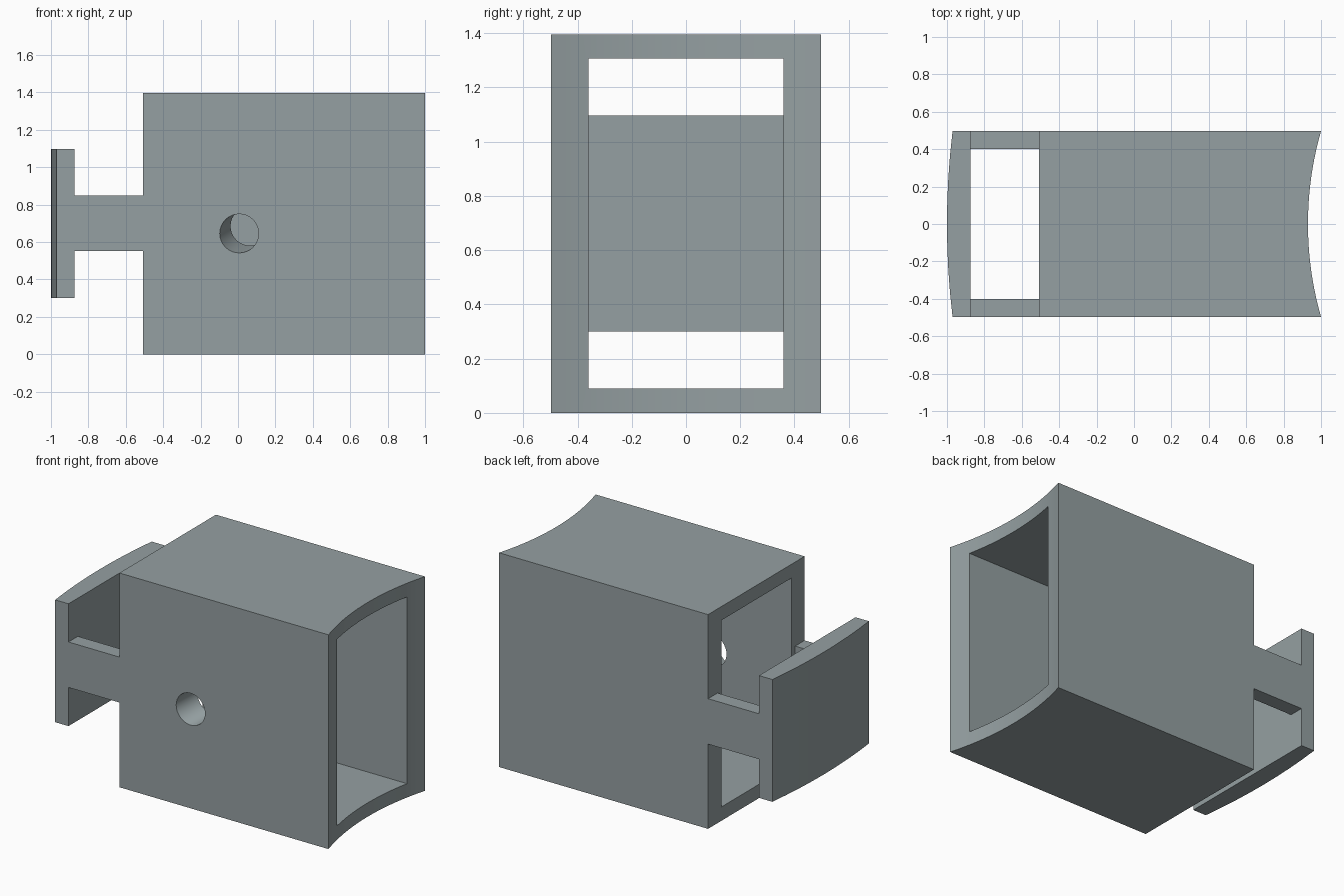
import bpy
import bmesh
import math

if "Cube" in bpy.data.objects:
    bpy.data.objects.remove(bpy.data.objects["Cube"])


def loft(name, bottom, top):
    """Closed solid between two matching rings of 3D points."""
    bm = bmesh.new()
    a = [bm.verts.new(p) for p in bottom]
    b = [bm.verts.new(p) for p in top]
    n = len(a)
    bm.faces.new(a[::-1])
    bm.faces.new(b)
    for i in range(n):
        j = (i + 1) % n
        bm.faces.new((a[i], a[j], b[j], b[i]))
    bmesh.ops.recalc_face_normals(bm, faces=bm.faces)
    mesh = bpy.data.meshes.new(name)
    bm.to_mesh(mesh)
    bm.free()
    obj = bpy.data.objects.new(name, mesh)
    bpy.context.collection.objects.link(obj)
    return obj


def slab(name, outline, z0, z1):
    return loft(name, [(x, y, z0) for x, y in outline], [(x, y, z1) for x, y in outline])


def box(name, x0, x1, y0, y1, z0, z1):
    return slab(name, [(x0, y0), (x1, y0), (x1, y1), (x0, y1)], z0, z1)


def arc(x_mid, x_end, half, steps):
    """Shallow circular arc across y, from x_end at the edges to x_mid."""
    sag = x_mid - x_end
    r = (half ** 2 + sag ** 2) / (2 * abs(sag))
    s = 1 if sag > 0 else -1
    ys = [-half + 2 * half * i / steps for i in range(steps + 1)]
    return [(x_mid - s * (r - math.sqrt(r * r - y * y)), y) for y in ys]


def cut(obj, cutter):
    cutter.hide_render = True
    mod = obj.modifiers.new("cut", 'BOOLEAN')
    mod.operation = 'DIFFERENCE'
    mod.solver = 'EXACT'
    mod.object = cutter
    bpy.context.view_layer.objects.active = obj
    bpy.ops.object.modifier_apply(modifier=mod.name)
    bpy.data.objects.remove(cutter)


# Hollow body with a concave right end
body = slab("body", [(-0.507, -0.497)] + arc(0.93, 1.0, 0.497, 20) + [(-0.507, 0.497)], 0, 1.396)
cut(body, box("cavity", -0.8, 1.3, -0.36, 0.36, 0.09, 1.306))


# Slanted round hole through the front wall only
def ring(y):
    t = (y + 0.5) / 0.14
    return [(0.005 + 0.059 * t + 0.104 * math.cos(a), y, 0.645 + 0.04 * t + 0.104 * math.sin(a))
            for a in (math.tau * i / 32 for i in range(32))]


cut(body, loft("hole_cutter", ring(-0.6), ring(-0.25)))

# Curved end plate
slab("end_plate", arc(-1.0, -0.97, 0.497, 8)[::-1] + [(-0.874, -0.497), (-0.874, 0.497)], 0.3, 1.097)

# Side arms joining plate and body
for side, y0 in (("front", -0.497), ("back", 0.4)):
    box(side + "_arm", -0.874, -0.507, y0, y0 + 0.097, 0.552, 0.848)

# Slate grey finish, smooth only on the curved surfaces
slate = bpy.data.materials.new("slate_grey")
slate.diffuse_color = (0.30, 0.35, 0.36, 1)
slate.use_nodes = True
slate.node_tree.nodes["Principled BSDF"].inputs["Base Color"].default_value = slate.diffuse_color
for obj in bpy.context.scene.objects:
    obj.data.materials.clear()
    obj.data.materials.append(slate)
    obj.select_set(True)
bpy.context.view_layer.objects.active = body
bpy.ops.object.shade_smooth_by_angle(angle=math.radians(30))
